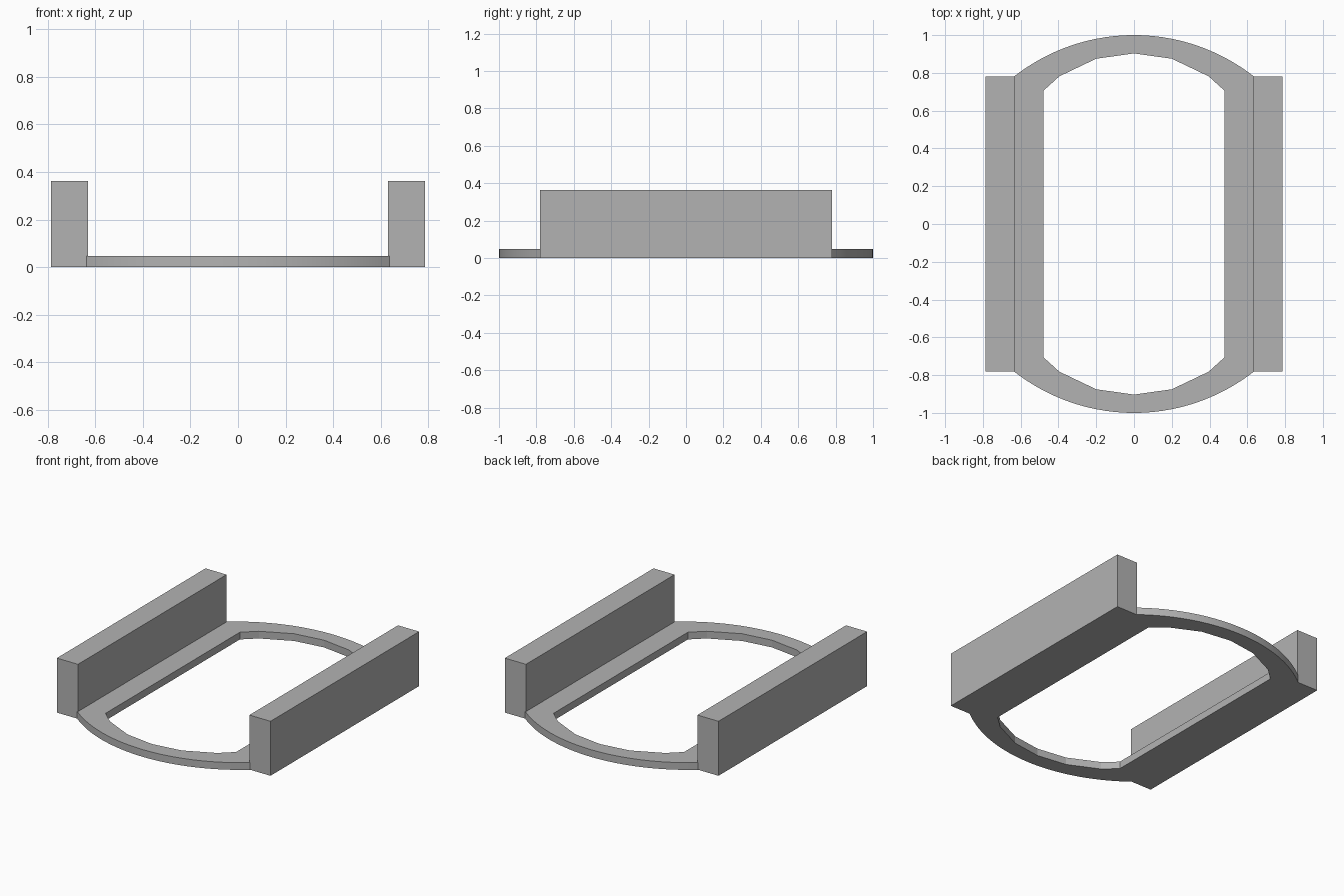
import bpy, bmesh
from math import asin, sin, cos, radians

default = bpy.data.objects.get("Cube")
if default:
    bpy.data.objects.remove(default, do_unlink=True)

grey = bpy.data.materials.new("neutral_grey")
grey.use_nodes = True
colour = (0.45, 0.45, 0.45, 1)
grey.diffuse_color = colour
grey.node_tree.nodes["Principled BSDF"].inputs["Base Color"].default_value = colour

PLATE_H, RAIL_H = 0.048, 0.362
PLATE_X, RAIL_IN, RAIL_OUT, RAIL_Y = 0.636, 0.63, 0.785, 0.78


def finish(name, bm):
    bmesh.ops.recalc_face_normals(bm, faces=bm.faces)
    mesh = bpy.data.meshes.new(name)
    bm.to_mesh(mesh)
    bm.free()
    mesh.materials.append(grey)
    obj = bpy.data.objects.new(name, mesh)
    bpy.context.collection.objects.link(obj)
    return obj


def closed_loop(bm, end):
    """Mirror one rounded end front to back and join it into a loop."""
    points = end + [(-x, -y) for x, y in end]
    verts = [bm.verts.new((x, y, 0)) for x, y in points]
    return [bm.edges.new((v, verts[i - 1])) for i, v in enumerate(verts)]


# Base frame: smooth outer arcs, faceted opening
radius, steps = 1.03, 36
reach = asin(PLATE_X / radius)
angles = [reach * (1 - 2 * i / steps) for i in range(steps + 1)]
outer = [(radius * sin(a), radius * cos(a) + 1 - radius) for a in angles]
half = [(0.48, 0.705), (0.395, 0.782), (0.2, 0.875)]
inner = half + [(0, 0.903)] + [(-x, y) for x, y in reversed(half)]

bm = bmesh.new()
edges = closed_loop(bm, outer) + closed_loop(bm, inner)
bmesh.ops.triangle_fill(bm, edges=edges, use_beauty=True)
top = bmesh.ops.extrude_face_region(bm, geom=bm.faces[:])["geom"]
bmesh.ops.translate(bm, vec=(0, 0, PLATE_H),
                    verts=[g for g in top if isinstance(g, bmesh.types.BMVert)])
frame = finish("base_frame", bm)
bpy.ops.object.select_all(action='DESELECT')
frame.select_set(True)
bpy.context.view_layer.objects.active = frame
bpy.ops.object.shade_smooth_by_angle(angle=radians(6))

# Upright side rails
for name, side in (("left_rail", 1), ("right_rail", -1)):
    bm = bmesh.new()
    bmesh.ops.create_cube(bm, size=1)
    bmesh.ops.scale(bm, vec=(RAIL_OUT - RAIL_IN, 2 * RAIL_Y, RAIL_H), verts=bm.verts)
    bmesh.ops.translate(bm, vec=(side * (RAIL_IN + RAIL_OUT) / 2, 0, RAIL_H / 2), verts=bm.verts)
    finish(name, bm)
